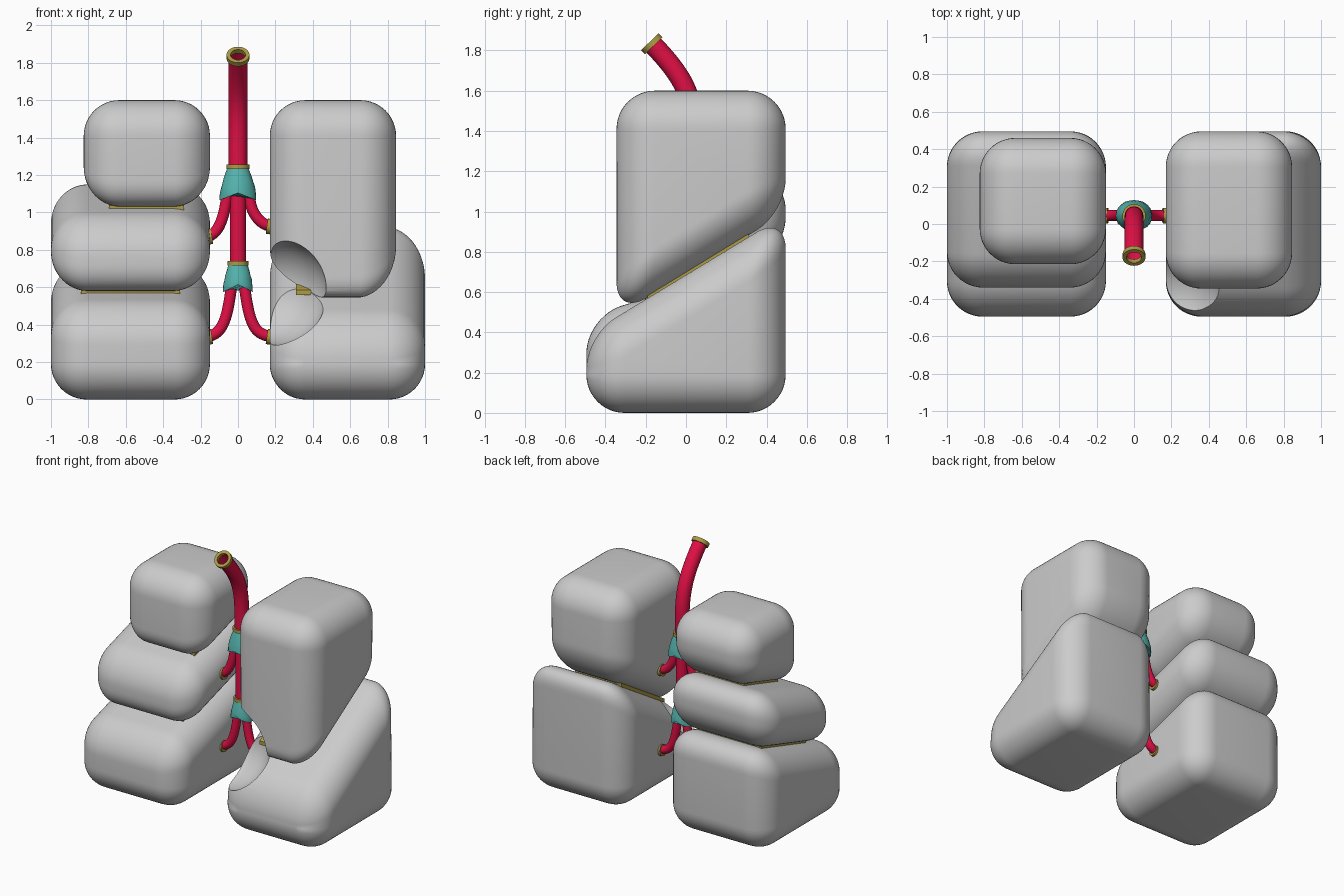
import bpy, bmesh, math, random
from mathutils import Vector

if "Cube" in bpy.data.objects:
    bpy.data.objects.remove(bpy.data.objects["Cube"])

random.seed(3)


def material(name, rgb):
    m = bpy.data.materials.new(name)
    m.diffuse_color = (*rgb, 1)
    m.use_nodes = True
    m.node_tree.nodes["Principled BSDF"].inputs["Base Color"].default_value = m.diffuse_color
    return m


RED = material("airway_red", (0.75, 0.005, 0.06))
TEAL = material("junction_teal", (0.09, 0.45, 0.42))
GOLD = material("connector_gold", (0.42, 0.33, 0.06))
CY = 0.045  # depth of the airway axis


def activate(ob):
    bpy.ops.object.select_all(action='DESELECT')
    ob.select_set(True)
    bpy.context.view_layer.objects.active = ob


def mesh_object(name, bm, mat=None, angle=35):
    bmesh.ops.recalc_face_normals(bm, faces=bm.faces)
    me = bpy.data.meshes.new(name)
    bm.to_mesh(me)
    bm.free()
    ob = bpy.data.objects.new(name, me)
    bpy.context.collection.objects.link(ob)
    if mat:
        me.materials.append(mat)
    activate(ob)
    bpy.ops.object.shade_smooth_by_angle(angle=math.radians(angle))
    return ob


def prism(name, x0, x1, profile, bevel=0, mat=None):
    """Extrude a (y, z) profile along x and round every edge."""
    bm = bmesh.new()
    a = [bm.verts.new((x0, y, z)) for y, z in profile]
    b = [bm.verts.new((x1, y, z)) for y, z in profile]
    bm.faces.new(a)
    bm.faces.new(b[::-1])
    n = len(profile)
    for i in range(n):
        j = (i + 1) % n
        bm.faces.new((a[i], b[i], b[j], a[j]))
    bmesh.ops.recalc_face_normals(bm, faces=bm.faces)
    if bevel:
        bmesh.ops.bevel(bm, geom=bm.edges[:], offset=bevel, offset_type='OFFSET',
                        segments=12, profile=0.5, affect='EDGES', clamp_overlap=False)
    return mesh_object(name, bm, mat)


# three lobes of the right lung
prism("right_upper_lobe", -0.825, -0.15,
      [(-0.215, 0.985), (0.46, 1.19), (0.46, 1.6), (-0.215, 1.6)], 0.19)
prism("right_middle_lobe", -1, -0.15,
      [(-0.34, 0.535), (0.495, 0.785), (0.495, 1.195), (-0.34, 0.945)], 0.19)
prism("right_lower_lobe", -1, -0.15,
      [(-0.495, 0), (0.495, 0), (0.495, 0.775), (-0.495, 0.48)], 0.19)

# two lobes of the left lung
upper = prism("left_upper_lobe", 0.17, 0.845,
              [(-0.345, 0.48), (0.495, 0.995), (0.495, 1.6), (-0.345, 1.6)], 0.19)
lower = prism("left_lower_lobe", 0.17, 1.0,
              [(-0.495, 0), (0.495, 0), (0.495, 0.985), (-0.495, 0.385)], 0.19)

# rounded hollow carved into the front inner side of the left lung
bm = bmesh.new()
bmesh.ops.create_uvsphere(bm, u_segments=48, v_segments=32, radius=0.29)
bmesh.ops.translate(bm, verts=bm.verts, vec=(0.19, -0.40, 0.58))
cutter = mesh_object("hollow_cutter", bm)
cutter.hide_render = True
for lobe in (upper, lower):
    mod = lobe.modifiers.new("hollow", 'BOOLEAN')
    mod.operation = 'DIFFERENCE'
    mod.solver = 'EXACT'
    mod.object = cutter
    activate(lobe)
    bpy.ops.object.modifier_apply(modifier=mod.name)
    bpy.ops.object.shade_smooth_by_angle(angle=math.radians(35))
bpy.data.objects.remove(cutter)


# thin plates joining neighbouring lobes
def plate(name, x0, x1, y0, z0, y1, z1, t=0.014):
    prism(name, x0, x1, [(y0, z0 - t), (y1, z1 - t), (y1, z1 + t), (y0, z0 + t)], 0, GOLD)


plate("left_joint_plate", 0.31, 0.69, -0.19, 0.572, 0.31, 0.877)
plate("right_upper_joint_plate", -0.69, -0.29, -0.09, 1.023, 0.31, 1.143)
plate("right_lower_joint_plate", -0.84, -0.31, -0.2, 0.573, 0.32, 0.729)


def tube(name, pts, r):
    cu = bpy.data.curves.new(name, 'CURVE')
    cu.dimensions = '3D'
    cu.bevel_depth = r
    cu.bevel_resolution = 6
    sp = cu.splines.new('NURBS')
    sp.points.add(len(pts) - 1)
    for p, co in zip(sp.points, pts):
        p.co = (*co, 1)
    sp.order_u = min(4, len(pts))
    sp.use_endpoint_u = True
    sp.resolution_u = 10
    cu.materials.append(RED)
    ob = bpy.data.objects.new(name, cu)
    bpy.context.collection.objects.link(ob)


def ring(name, at, direction, r, half=0.012):
    """Hollow flat collar around a tube."""
    q = Vector(direction).to_track_quat('Z', 'Y')
    n, bm = 32, bmesh.new()
    loops = []
    for rad, h in ((r + 0.009, -half), (r + 0.009, half), (r - 0.012, half), (r - 0.012, -half)):
        loops.append([bm.verts.new(Vector(at) + q @ Vector(
            (rad * math.cos(2 * math.pi * i / n), rad * math.sin(2 * math.pi * i / n), h)))
            for i in range(n)])
    for k in range(4):
        a, b = loops[k], loops[(k + 1) % 4]
        for i in range(n):
            j = (i + 1) % n
            bm.faces.new((a[i], a[j], b[j], b[i]))
    mesh_object(name, bm, GOLD)


def junction(name, top, h, r0, r1):
    """Slightly lumpy bell with an arched lower rim."""
    n, rows, bm = 24, 7, bmesh.new()
    prev = None
    for k in range(rows + 1):
        t = k / rows
        rad = r0 + (r1 - r0) * math.sin(t * math.pi / 2)
        cur = []
        for i in range(n):
            a = 2 * math.pi * i / n
            arch = 0.04 * t * t * (1 - abs(math.cos(a)))
            rr = rad * (1 + random.uniform(-0.025, 0.025))
            cur.append(bm.verts.new((rr * math.cos(a), CY + 0.85 * rr * math.sin(a),
                                     top - h * t + arch)))
        if prev:
            for i in range(n):
                j = (i + 1) % n
                bm.faces.new((prev[i], prev[j], cur[j], cur[i]))
        else:
            bm.faces.new(cur)
        prev = cur
    bm.faces.new(prev)
    mesh_object(name, bm, TEAL)


# windpipe and central tube
tube("windpipe", [(0, -0.17, 1.835), (0, -0.07, 1.73), (0, 0.01, 1.61), (0, CY, 1.45),
                  (0, CY, 1.34), (0, CY, 1.22)], 0.05)
ring("windpipe_top_ring", (0, -0.17, 1.833), (0, -0.7, 0.72), 0.052, 0.014)
ring("windpipe_lower_ring", (0, CY, 1.243), (0, 0, 1), 0.053)
tube("central_tube", [(0, CY, 1.14), (0, CY, 0.7)], 0.043)
ring("central_tube_ring", (0, CY, 0.727), (0, 0, 1), 0.046)

# junctions and side branches
junction("upper_junction", 1.24, 0.175, 0.055, 0.098)
junction("lower_junction", 0.725, 0.15, 0.05, 0.08)
for side, s, zu in (("right", -1, 0.87), ("left", 1, 0.925)):
    e = 0.165 if s < 0 else 0.18
    tube(side + "_upper_branch", [(s * 0.055, CY, 1.13), (s * 0.065, CY, 1.03),
                                  (s * 0.09, CY, zu + 0.06), (s * 0.13, CY, zu + 0.01),
                                  (s * e, CY, zu)], 0.03)
    tube(side + "_lower_branch", [(s * 0.03, CY, 0.64), (s * 0.045, CY, 0.52),
                                  (s * 0.07, CY, 0.39), (s * 0.12, CY, 0.345),
                                  (s * e, CY, 0.335)], 0.03)
    for lvl, z in (("upper", zu), ("lower", 0.335)):
        ring(f"{side}_{lvl}_branch_ring", (s * (e - 0.014), CY, z), (s, 0, -0.15), 0.032)
